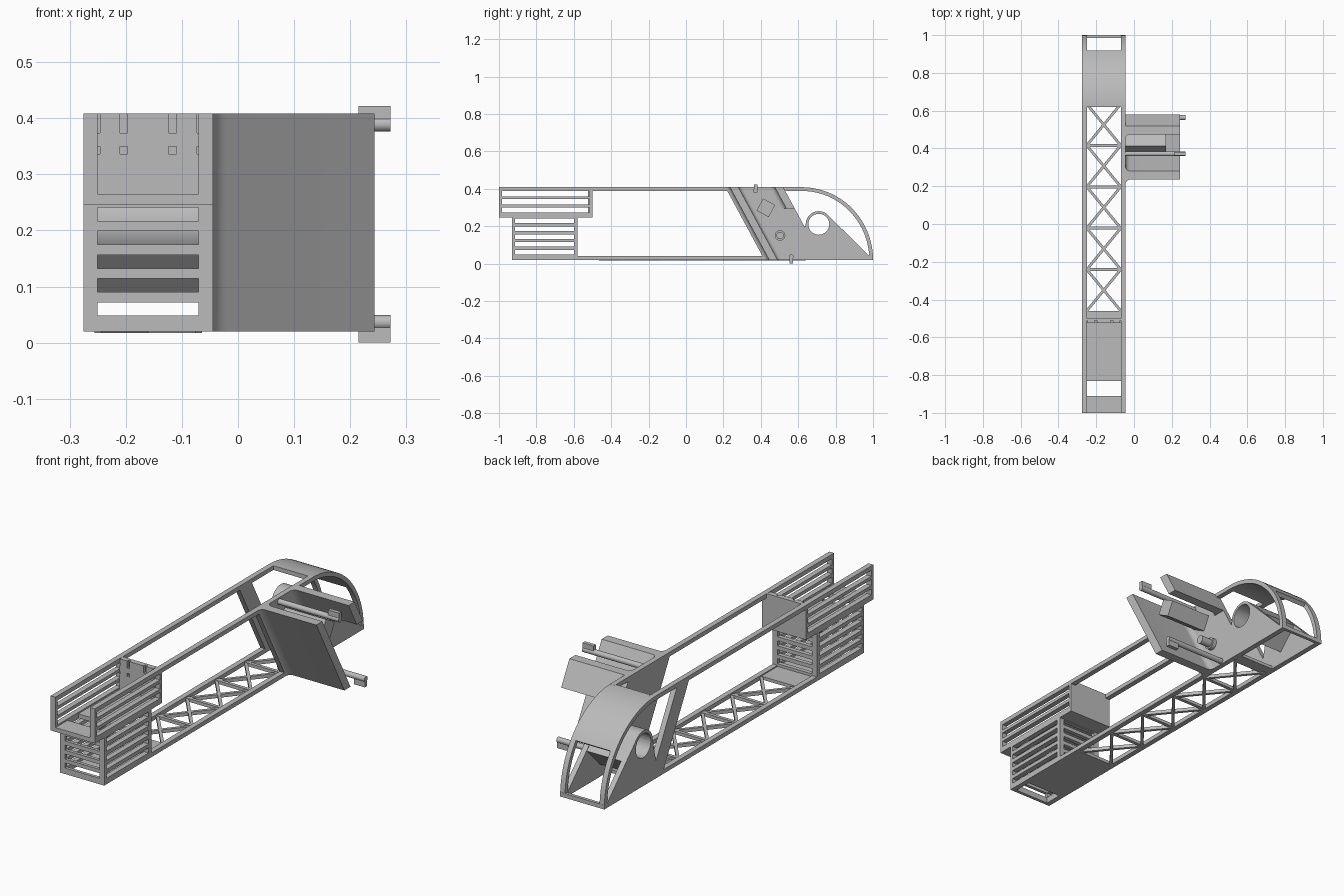
import bpy, bmesh, math
from mathutils import Vector

cube = bpy.data.objects.get("Cube")
if cube:
    bpy.data.objects.remove(cube, do_unlink=True)

grey = bpy.data.materials.new("plain_grey")
grey.use_nodes = True
COLOUR = (0.5, 0.5, 0.5, 1)
grey.diffuse_color = COLOUR
grey.node_tree.nodes["Principled BSDF"].inputs["Base Color"].default_value = COLOUR

# Shared dimensions
X0, X1, T = -0.275, -0.045, 0.025
IN0, IN1 = X0 + T, X1 - T
SIDES = ((X0, IN0), (IN1, X1))
BOTTOM, TOP, SLANT = 0.02, 0.408, 0.54
HUB_Y, HUB_Z, HUB_R, HOLE_R = 0.71, 0.21, 0.07, 0.056


def finish(name, bm, smooth=False):
    bmesh.ops.recalc_face_normals(bm, faces=bm.faces)
    mesh = bpy.data.meshes.new(name)
    bm.to_mesh(mesh)
    bm.free()
    mesh.materials.append(grey)
    obj = bpy.data.objects.new(name, mesh)
    bpy.context.collection.objects.link(obj)
    if smooth:
        bpy.ops.object.select_all(action='DESELECT')
        obj.select_set(True)
        bpy.context.view_layer.objects.active = obj
        bpy.ops.object.shade_smooth_by_angle(angle=math.radians(30))
    return obj


def prism(bm, start, offset):
    """Extrude a closed outline of 3D points by an offset."""
    face = bm.faces.new([bm.verts.new(p) for p in start])
    out = bmesh.ops.extrude_face_region(bm, geom=[face], use_keep_orig=True)
    moved = [g for g in out["geom"] if isinstance(g, bmesh.types.BMVert)]
    bmesh.ops.translate(bm, verts=moved, vec=Vector(offset))


def box(bm, x, y, z):
    prism(bm, [(x[0], y[0], z[0]), (x[1], y[0], z[0]), (x[1], y[1], z[0]), (x[0], y[1], z[0])],
          (0, 0, z[1] - z[0]))


def side_prism(bm, outline, x):
    prism(bm, [(x[0], y, z) for y, z in outline], (x[1] - x[0], 0, 0))


def arc(cy, cz, ry, rz, a, b, n):
    angles = [math.radians(a + (b - a) * i / n) for i in range(n + 1)]
    return [(cy + ry * math.cos(t), cz + rz * math.sin(t)) for t in angles]


def leaning(bm, outline, z0, z1):
    """Extrude an x-y outline, given at the top level, down along the slant."""
    drop = z0 - z1
    prism(bm, [(x, y + (TOP - z1) * SLANT, z1) for x, y in outline], (0, -drop * SLANT, drop))


def slotted(bm, axis, fixed, span, z, slots, rim=0.015):
    """Wall in the x or y direction with open horizontal slots."""
    def put(s, h):
        box(bm, *((fixed, s) if axis == 'y' else (s, fixed)), h)
    inner = (span[0] + rim, span[1] - rim)
    put((span[0], inner[0]), z)
    put((inner[1], span[1]), z)
    low = z[0]
    for a, b in slots:
        put(inner, (low, a))
        low = b
    put(inner, (low, z[1]))


# Lower slotted box
low_slots = [(c - 0.012, c + 0.012) for c in (0.06, 0.102, 0.144, 0.187, 0.229)]
bm = bmesh.new()
for x in SIDES:
    slotted(bm, 'y', x, (-0.93, -0.58), (BOTTOM, 0.245), low_slots)
for y in ((-0.93, -0.915), (-0.6, -0.58)):
    slotted(bm, 'x', y, (X0, X1), (BOTTOM, 0.245), low_slots, T)
box(bm, (X0, X1), (-0.83, -0.46), (BOTTOM, 0.035))
finish("lower_box", bm)

# Upper tray, open at the front, with notches in its back wall
tray_slots = [(c - 0.014, c + 0.014) for c in (0.286, 0.33, 0.373)]
bm = bmesh.new()
for x in SIDES:
    slotted(bm, 'y', x, (-1, -0.5), (0.245, TOP), tray_slots)
    box(bm, x, (-1, -0.5), (0.245, 0.262))
box(bm, (IN0, IN1), (-1, -0.91), (0.245, 0.265))
box(bm, (IN0, IN1), (-0.83, -0.5), (0.245, 0.265))
box(bm, (IN0, IN1), (-0.512, -0.5), (0.245, TOP))
notches = ((IN0, -0.246), (-0.21, -0.197), (-0.124, -0.11), (-0.073, IN1))
left = IN0
for a, b in notches:
    if a > left:
        box(bm, (left, a), (-0.525, -0.512), (0.265, TOP))
    for z in ((0.265, 0.336), (0.35, 0.374)):
        box(bm, (a, b), (-0.525, -0.512), z)
    left = b
finish("upper_tray", bm)

# Long rails
bm = bmesh.new()
for x in SIDES:
    box(bm, x, (-0.5, 0.63), (TOP - 0.02, TOP))
    box(bm, x, (-0.58, 1.0), (BOTTOM, 0.04))
box(bm, (X0, X1), (0.985, 1.0), (BOTTOM, 0.04))
box(bm, (IN0, IN1), (0.62, 0.68), (BOTTOM, 0.035))
finish("long_rails", bm)

# Floor truss: crossed braces and cross bars
bm = bmesh.new()
CELLS, Y_START, PITCH = 5, -0.46, 0.219
for i in range(CELLS):
    y0, y1 = Y_START + i * PITCH, Y_START + (i + 1) * PITCH
    box(bm, (IN0, IN1), (y1 - 0.008, y1 + 0.008), (BOTTOM, 0.035))
    for a, b in (((IN0, y0), (IN1, y1)), ((IN0, y1), (IN1, y0))):
        a, b = Vector((*a, 0.017)), Vector((*b, 0.017))
        side = (b - a).normalized().cross(Vector((0, 0, 1))) * 0.007
        prism(bm, [a - side, b - side, b + side, a + side], (0, 0, 0.016))
finish("floor_truss", bm)

# Curved nose cover with side strips around its opening
bm = bmesh.new()
def cover(a, b, n):
    return (arc(0.62, BOTTOM, 0.38, TOP - BOTTOM, a, b, n)
            + arc(0.62, BOTTOM, 0.36, TOP - BOTTOM - 0.02, b, a, n))
side_prism(bm, cover(38, 90, 16), (X0, X1))
for x in SIDES:
    side_prism(bm, cover(0, 38, 10), x)
finish("nose_cover", bm, True)

# Cross tube through the nose
bm = bmesh.new()
side_prism(bm, arc(HUB_Y, HUB_Z, HUB_R, HUB_R, 0, 180, 20)
           + arc(HUB_Y, HUB_Z, HOLE_R, HOLE_R, 180, 0, 20), (X0, X1))
side_prism(bm, arc(HUB_Y, HUB_Z, HUB_R, HUB_R, 180, 360, 20)
           + arc(HUB_Y, HUB_Z, HOLE_R, HOLE_R, 360, 180, 20), (X0, X1))
finish("cross_tube", bm, True)

# Nose side walls and the block behind the tube
bm = bmesh.new()
for x in SIDES:
    side_prism(bm, [(0.6, BOTTOM), (1.0, BOTTOM)]
               + arc(HUB_Y, HUB_Z, 0.0695, 0.0695, 45, -185, 30), x)
finish("nose_walls", bm)
bm = bmesh.new()
side_prism(bm, [(0.742, 0.08), (0.837, 0.178)]
           + arc(HUB_Y, HUB_Z, 0.0695, 0.0695, 45, -135, 20), (IN0, IN1))
finish("tube_block", bm)

# Slanted post on one side and slanted mounting slab on the other
bm = bmesh.new()
leaning(bm, [(X0, 0.36), (IN0, 0.36), (IN0, 0.45), (X0, 0.45)], BOTTOM, TOP)
finish("slanted_post", bm)
bm = bmesh.new()
leaning(bm, [(IN1, 0.21), (X1, 0.21), (X1, 0.52), (IN1, 0.52)], BOTTOM, TOP)
finish("mounting_slab", bm)


# Slanted plates with filleted roots
def plate(name, y0, y1, z0, reach, outer_fillet):
    r = 0.025
    inner = arc(X1 + r, y1 + r, r, r, 270, 180, 6)
    outer = arc(X1 + r, y0 - r, r, r, 180, 90, 6) if outer_fillet else [(X1, y0)]
    bm = bmesh.new()
    if outer_fillet:
        outline = [(reach, y0), (reach, y1)] + inner + outer
    else:
        inner = arc(X1 + r, y0 - r, r, r, 180, 90, 6)
        outline = [(reach, y0), (reach, y1), (X1, y1)] + inner
    leaning(bm, outline, z0, TOP)
    finish(name, bm, True)


plate("large_plate", 0.235, 0.28, BOTTOM, 0.243, True)
plate("short_plate", 0.475, 0.52, 0.295, 0.243, False)

# Square peg and round knob on the slab
bm = bmesh.new()
side_prism(bm, arc(0.427, 0.298, 0.052, 0.052, 17, 287, 3), (X1 - 0.01, 0.17))
finish("square_peg", bm)


def rod(name, y, z, r, x1):
    bm = bmesh.new()
    side_prism(bm, arc(y, z, r, r, 0, 345, 23), (X1 - 0.01, x1))
    finish(name, bm, True)


rod("knob_collar", 0.503, 0.15, 0.028, -0.025)
rod("knob", 0.503, 0.15, 0.02, 0.03)

# Latch rods with flat catches at their tips
for name, y, z, lift in (("upper", 0.372, 0.389, 1), ("lower", 0.563, 0.036, -1)):
    rod(name + "_rod", y, z, 0.013, 0.272)
    bm = bmesh.new()
    zs = sorted((z + lift * 0.008, z + lift * (0.033 if lift > 0 else 0.036)))
    box(bm, (0.215, 0.272), (y - 0.009, y + 0.009), zs)
    finish(name + "_catch", bm)
